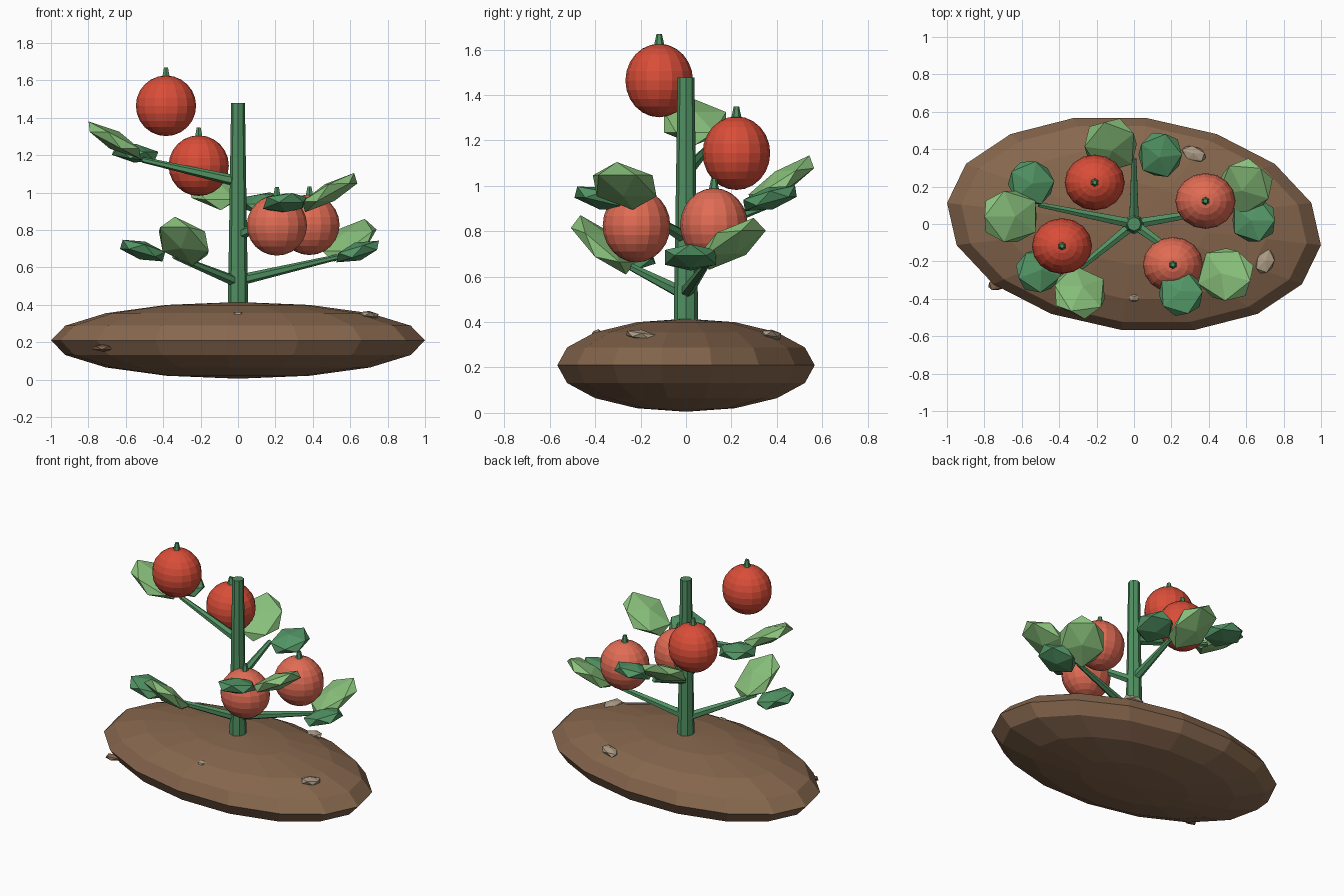
import bpy, bmesh, math
from mathutils import Vector, Matrix, Euler

cube = bpy.data.objects.get("Cube")
if cube:
    bpy.data.objects.remove(cube, do_unlink=True)


def material(name, r, g, b):
    m = bpy.data.materials.new(name)
    m.use_nodes = True
    m.diffuse_color = (r, g, b, 1)
    m.node_tree.nodes["Principled BSDF"].inputs["Base Color"].default_value = (r, g, b, 1)
    return m


SOIL = material("soil_brown", .24, .135, .075)
STEM = material("stem_green", .08, .28, .12)
DARK = material("leaf_green", .085, .30, .13)
LIGHT = material("young_leaf_green", .25, .53, .20)
RIPE = material("ripe_red", .70, .075, .04)
HALF = material("coral_red", .75, .15, .09)
STONE = material("stone_grey", .40, .32, .23)


def finish(name, bm, mat):
    bmesh.ops.recalc_face_normals(bm, faces=bm.faces)
    mesh = bpy.data.meshes.new(name)
    bm.to_mesh(mesh)
    bm.free()
    mesh.materials.append(mat)
    ob = bpy.data.objects.new(name, mesh)
    bpy.context.collection.objects.link(ob)
    return ob


def rod(name, start, end, r1, r2, sides, mat):
    """Tapered rod between two points."""
    a, b = Vector(start), Vector(end)
    d = b - a
    bm = bmesh.new()
    place = Matrix.Translation((a + b) / 2) @ d.to_track_quat('Z', 'Y').to_matrix().to_4x4()
    bmesh.ops.create_cone(bm, cap_ends=True, segments=sides, radius1=r1, radius2=r2,
                          depth=d.length, matrix=place)
    return finish(name, bm, mat)


def blob(name, center, size, pitch, heading, mat):
    """Faceted flattened lump, its long axis raised by pitch and turned to heading."""
    bm = bmesh.new()
    rot = Euler((0, -math.radians(pitch), math.radians(heading))).to_matrix().to_4x4()
    place = Matrix.Translation(center) @ rot @ Matrix.Diagonal((*size, 1))
    bmesh.ops.create_icosphere(bm, subdivisions=1, radius=1, matrix=place)
    return finish(name, bm, mat)


# Soil mound: squashed sphere, slightly skewed in plan
bm = bmesh.new()
bmesh.ops.create_uvsphere(bm, u_segments=16, v_segments=8, radius=1,
                          matrix=Matrix.Rotation(math.radians(11.25), 4, 'Z'))
for v in bm.verts:
    x, y, z = v.co
    v.co = (.993 * x - .131 * y, .578 * y, .21 + .205 * z)
finish("soil_mound", bm, SOIL)

# Main stem
rod("main_stem", (0, 0, .2), (0, 0, 1.478), .057, .037, 8, STEM)

# Branches: heading, length, start height, end height
branches = [(168.5, .52, 1.06, 1.175), (219, .44, .52, .66), (-36, .38, .77, .9),
            (9.6, .54, .53, .655), (90, .35, .78, .91)]
for i, (heading, length, z1, z2) in enumerate(branches):
    a = math.radians(heading)
    rod(f"branch_{i + 1}", (0, 0, z1),
        (length * math.cos(a), length * math.sin(a), z2), .03, .015, 6, STEM)

# Leaves: centre, pitch, heading
dark_leaves = [((-.55, .22, 1.21), 8, 150), ((-.51, -.25, .69), 17, 200),
               ((.25, -.37, .945), 14, -70), ((.64, .02, .685), 17, 0),
               ((.14, .37, .945), 16, 75)]
light_leaves = [((-.66, .04, 1.28), 28, 180), ((-.29, -.365, .74), 42, 245),
                ((.49, -.27, 1.0), 30, -15), ((.595, .2, .745), 34, 50),
                ((-.125, .42, 1.02), 34, 105)]
for i, (center, pitch, heading) in enumerate(dark_leaves):
    blob(f"leaf_{i + 1}", center, (.14, .132, .05), pitch, heading, DARK)
for i, (center, pitch, heading) in enumerate(light_leaves):
    blob(f"young_leaf_{i + 1}", center, (.19, .16, .052), pitch, heading, LIGHT)

# Round fruits with little stalks
fruits = [(-.385, -.118, 1.464, RIPE), (-.21, .222, 1.144, RIPE),
          (.208, -.218, .825, HALF), (.382, .123, .828, HALF)]
for i, (x, y, z, mat) in enumerate(fruits):
    bm = bmesh.new()
    bmesh.ops.create_uvsphere(bm, u_segments=16, v_segments=12, radius=1)
    bmesh.ops.transform(bm, verts=bm.verts, matrix=Matrix.Translation((x, y, z))
                        @ Matrix.Diagonal((.161, .149, .162, 1)))
    finish(f"fruit_{i + 1}", bm, mat)
    rod(f"fruit_stalk_{i + 1}", (x, y, z + .13), (x, y, z + .205), .028, .012, 6, STEM)

# Stones lying in the soil
stones = [((.32, .375, .343), .075, .045, 160), ((.70, -.2, .343), .075, .055, 70),
          ((0, -.39, .345), .03, .035, 90)]
for i, (center, rx, ry, heading) in enumerate(stones):
    blob(f"stone_{i + 1}", center, (rx, ry, .024), -8, heading, STONE)
blob("soil_clod", (-.72, -.315, .17), (.07, .04, .02), 0, 20, SOIL)
